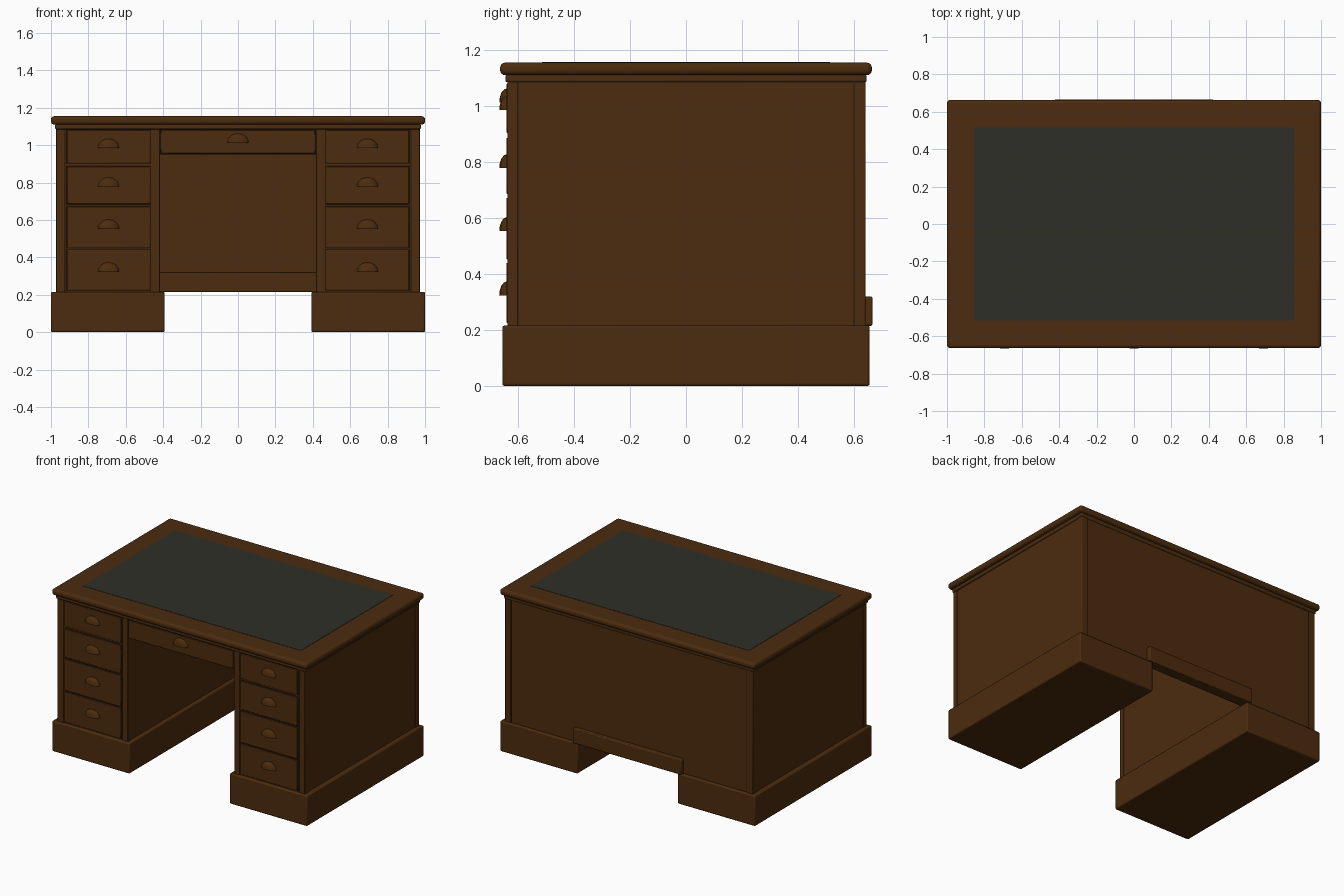
import bpy, bmesh, math

cube = bpy.data.objects.get("Cube")
if cube:
    bpy.data.objects.remove(cube, do_unlink=True)


def material(name, rgb):
    m = bpy.data.materials.new(name)
    m.use_nodes = True
    m.diffuse_color = (*rgb, 1)
    bsdf = m.node_tree.nodes["Principled BSDF"]
    bsdf.inputs["Base Color"].default_value = (*rgb, 1)
    bsdf.inputs["Roughness"].default_value = 0.7
    return m


WOOD = material("brown wood", (0.072, 0.025, 0.0045))
DARK = material("dark joint wood", (0.022, 0.008, 0.002))
LEATHER = material("dark green leather", (0.027, 0.028, 0.019))


def finish(name, bm, mat, bevel=0, segments=2):
    bmesh.ops.recalc_face_normals(bm, faces=bm.faces)
    mesh = bpy.data.meshes.new(name)
    bm.to_mesh(mesh)
    bm.free()
    mesh.materials.append(mat)
    ob = bpy.data.objects.new(name, mesh)
    bpy.context.collection.objects.link(ob)
    if bevel:
        mod = ob.modifiers.new("rounded edges", 'BEVEL')
        mod.width = bevel
        mod.segments = segments
    bpy.ops.object.select_all(action='DESELECT')
    ob.select_set(True)
    bpy.context.view_layer.objects.active = ob
    bpy.ops.object.shade_smooth_by_angle(angle=math.radians(35))
    return ob


def box(name, x, y, z, mat=WOOD, bevel=0, segments=2):
    bm = bmesh.new()
    bmesh.ops.create_cube(bm, size=1)
    for v in bm.verts:
        for i, (lo, hi) in enumerate((x, y, z)):
            v.co[i] = lo if v.co[i] < 0 else hi
    return finish(name, bm, mat, bevel, segments)


def cup_handle(name, x, z, height=0.05):
    # Quarter dome: flat underneath and flat against the drawer
    bm = bmesh.new()
    bmesh.ops.create_uvsphere(bm, u_segments=16, v_segments=8, radius=1)
    for normal in ((0, 1, 0), (0, 0, -1)):
        geom = bm.verts[:] + bm.edges[:] + bm.faces[:]
        cut = bmesh.ops.bisect_plane(bm, geom=geom, plane_co=(0, 0, 0),
                                     plane_no=normal, clear_outer=True)
        rim = [e for e in cut["geom_cut"] if isinstance(e, bmesh.types.BMEdge)]
        bmesh.ops.edgeloop_fill(bm, edges=rim)
    bmesh.ops.scale(bm, vec=(0.058, 0.028, height), verts=bm.verts)
    bmesh.ops.translate(bm, vec=(x, -0.639, z), verts=bm.verts)
    finish(name, bm, WOOD)


def drawer(name, x, z):
    # Dark reveal behind a slightly proud drawer front, with its handle
    gap = 0.005
    box(name + "_joint", (x[0] - gap, x[1] + gap), (-0.634, -0.626),
        (z[0] - gap, z[1] + gap), DARK)
    box(name + "_front", x, (-0.641, -0.62), z, WOOD, 0.003)
    low = z[0] + 0.46 * (z[1] - z[0])
    cup_handle(name + "_handle", sum(x) / 2, low)


# Desk top with leather inlay and the moulding under it
box("desk_top", (-1, 1), (-0.664, 0.664), (1.11, 1.155), WOOD, 0.018, 4)
box("leather_inlay", (-0.855, 0.855), (-0.515, 0.515), (1.152, 1.157), LEATHER)
box("top_moulding", (-0.978, 0.978), (-0.645, 0.645), (1.085, 1.112), WOOD, 0.006)

# Pedestals, plinths, corner posts and drawers
levels = [(0.225, 0.44), (0.452, 0.672), (0.686, 0.886), (0.904, 1.08)]
for side, s in (("right", -1), ("left", 1)):
    def span(a, b):
        return tuple(sorted((s * a, s * b)))
    box(side + "_pedestal", span(0.42, 0.968), (-0.632, 0.63), (0.2, 1.1))
    box(side + "_plinth", span(0.393, 1), (-0.656, 0.656), (0, 0.216), WOOD, 0.008)
    for end, y in (("front", (-0.638, -0.6)), ("back", (0.6, 0.641))):
        box(f"{side}_{end}_corner_post", span(0.925, 0.972), y, (0.21, 1.09),
            WOOD, 0.004)
    box(side + "_inner_post", span(0.418, 0.458), (-0.638, -0.6), (0.21, 1.09),
        WOOD, 0.003)
    box(side + "_back_joint", span(0.919, 0.926), (0.62, 0.637), (0.216, 1.085), DARK)
    for i, z in enumerate(levels):
        drawer(f"{side}_drawer_{i + 1}", span(0.47, 0.914), z)

# Back panel with the rail along its bottom edge
box("back_panel", (-0.92, 0.92), (0.6, 0.636), (0.216, 1.09))
box("back_rail", (-0.425, 0.425), (0.585, 0.666), (0.215, 0.32), WOOD, 0.006)

# Central drawer and its housing above the kneehole
box("centre_drawer_housing", (-0.42, 0.42), (-0.63, 0.61), (0.95, 1.1))
drawer("centre_drawer", (-0.412, 0.412), (0.956, 1.08))
